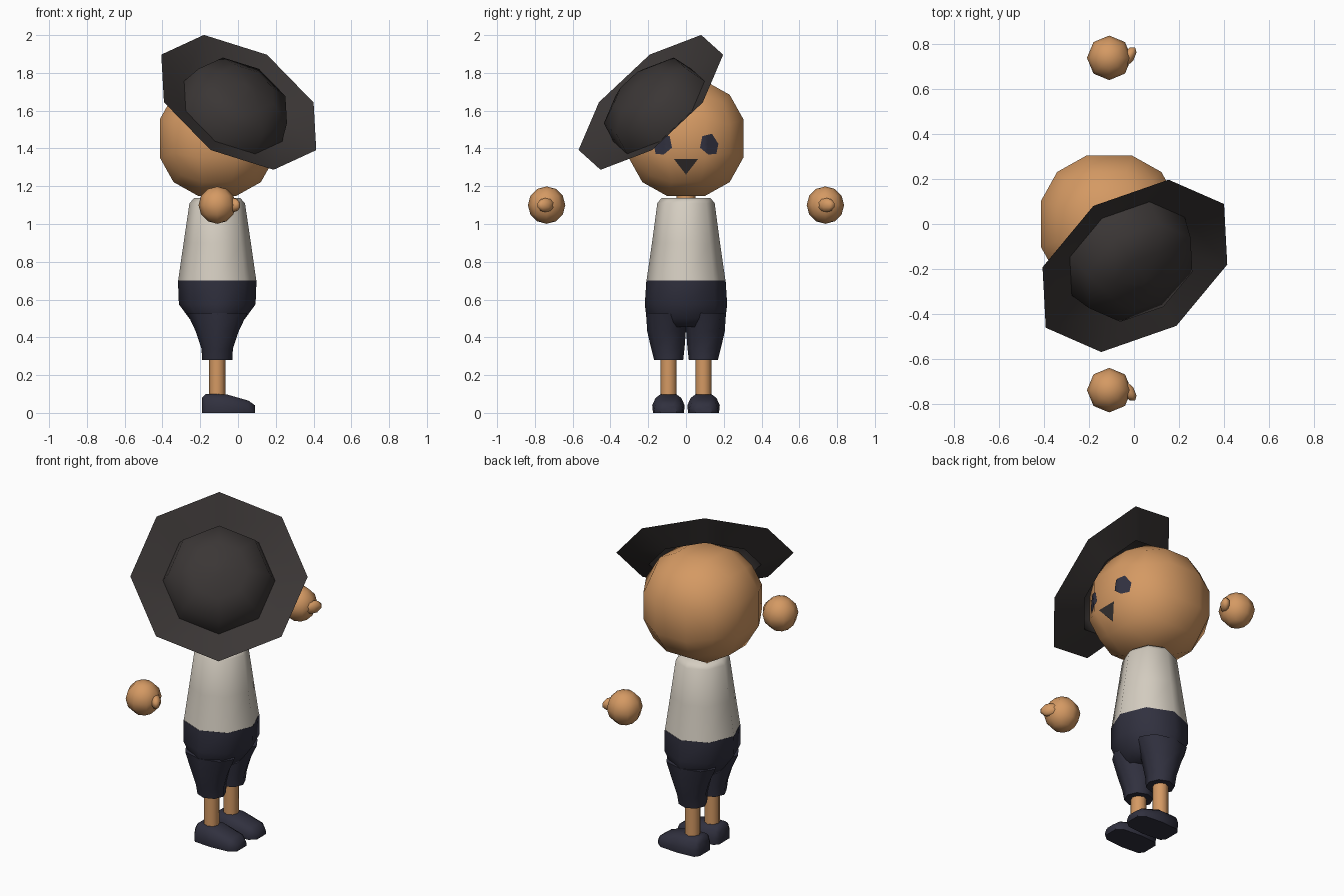
import bpy, bmesh, math
from mathutils import Vector, Matrix
from mathutils.bvhtree import BVHTree

if "Cube" in bpy.data.objects:
    bpy.data.objects.remove(bpy.data.objects["Cube"])

CX = -0.11                      # body axis; the figure faces +x
HEAD = Vector((CX, 0, 1.453))


def material(name, rgb):
    m = bpy.data.materials.new(name)
    m.diffuse_color = (*rgb, 1)
    m.use_nodes = True
    m.node_tree.nodes["Principled BSDF"].inputs["Base Color"].default_value = m.diffuse_color
    return m


SKIN = material("tan skin", (0.66, 0.32, 0.125))
SHIRT = material("cream cloth", (0.66, 0.61, 0.53))
NAVY = material("navy cloth", (0.030, 0.030, 0.049))
HAT = material("charcoal felt", (0.043, 0.037, 0.036))


def finish(name, bm, mat, angle=60, fix=True):
    if fix:
        bmesh.ops.recalc_face_normals(bm, faces=bm.faces)
    me = bpy.data.meshes.new(name)
    bm.to_mesh(me)
    bm.free()
    ob = bpy.data.objects.new(name, me)
    bpy.context.collection.objects.link(ob)
    me.materials.append(mat)
    bpy.ops.object.select_all(action='DESELECT')
    ob.select_set(True)
    bpy.context.view_layer.objects.active = ob
    bpy.ops.object.shade_smooth_by_angle(angle=math.radians(angle))
    return ob


def bridge(bm, rings, cap_start=True, cap_end=True):
    """Join rings of points with quads."""
    vs = [[bm.verts.new(p) for p in ring] for ring in rings]
    n = len(vs[0])
    for a, b in zip(vs, vs[1:]):
        for i in range(n):
            bm.faces.new((a[i], a[(i + 1) % n], b[(i + 1) % n], b[i]))
    if cap_start:
        bm.faces.new(vs[0][::-1])
    if cap_end:
        bm.faces.new(vs[-1])


def ring(x, y, z, rx, ry, n=8):
    return [Vector((x + rx * math.cos(2 * math.pi * i / n),
                    y + ry * math.sin(2 * math.pi * i / n), z)) for i in range(n)]


def lathe(name, sections, mat, n=8):
    bm = bmesh.new()
    bridge(bm, [ring(*s, n) for s in sections])
    return finish(name, bm, mat)


# head: a subdivided cube rounded into a ball
bm = bmesh.new()
bmesh.ops.create_cube(bm, size=2)
bmesh.ops.subdivide_edges(bm, edges=bm.edges[:], cuts=2, use_grid_fill=True)
for v in bm.verts:
    v.co = HEAD + v.co.normalized() * 0.336
bmesh.ops.recalc_face_normals(bm, faces=bm.faces)
tree = BVHTree.FromBMesh(bm)
finish("head", bm, SKIN)


def face_plate(name, outline, mat):
    """Thin plate from a (y, z) outline, laid on the front of the head."""
    c = Vector((sum(p[0] for p in outline), sum(p[1] for p in outline))) / len(outline)
    pts = []
    for i, p in enumerate(outline):
        q = Vector(outline[(i + 1) % len(outline)])
        pts += [Vector(p).lerp(q, t / 4) for t in range(4)]

    def lay(p):
        hit = tree.ray_cast(Vector((2, p.x, p.y)), Vector((-1, 0, 0)))[0]
        return hit + (hit - HEAD).normalized() * 0.006
    b = bmesh.new()
    bridge(b, [[lay(c.lerp(p, k)) for p in pts] for k in (1, 0.75, 0.5, 0.25, 0.03)],
           cap_start=False)
    b.normal_update()
    if sum(f.normal.x for f in b.faces) < 0:
        bmesh.ops.reverse_faces(b, faces=b.faces)
    finish(name, b, mat, fix=False)


# eyes and mouth
for s, side in ((1, "left"), (-1, "right")):
    face_plate(side + "_eye", [(s * y, z) for y, z in (
        (0.085, 1.465), (0.135, 1.477), (0.168, 1.425),
        (0.158, 1.372), (0.115, 1.370), (0.073, 1.405))], NAVY)
face_plate("mouth", [(-0.062, 1.345), (0.062, 1.345), (0, 1.265)], HAT)

# hat: tilted, with an upturned octagonal brim and a low crown
axis = Vector((0.423, -0.608, 0.672)).normalized()
centre = Vector((0.004, -0.186, 1.644))
u = Vector((-0.184, 0.266, 0.356))
u = (u - axis * u.dot(axis)).normalized()
w = axis.cross(u)
bm = bmesh.new()
bridge(bm, [[centre + axis * h + (u * math.cos(i * math.pi / 4) + w * math.sin(i * math.pi / 4)) * r
             for i in range(8)]
            for r, h in ((0.482, 0), (0.305, -0.07), (0.275, 0.05), (0.16, 0.115), (0.03, 0.14))],
       cap_start=False)
bm.normal_update()
if sum(f.normal.dot(axis) for f in bm.faces) < 0:
    bmesh.ops.reverse_faces(bm, faces=bm.faces)
finish("hat", bm, HAT, 50, fix=False)

# neck, shirt and hips
lathe("neck", [(CX, 0, 1.10, 0.05, 0.05), (CX, 0, 1.20, 0.05, 0.05)], SKIN)
lathe("shirt", [(CX, 0, 0.70, 0.207, 0.209), (CX, 0, 0.90, 0.178, 0.180),
                (CX, 0, 1.11, 0.147, 0.152), (CX, 0, 1.137, 0.122, 0.130)], SHIRT)
lathe("trouser_hips", [(CX, 0, 0.455, 0.11, 0.17), (CX, 0, 0.50, 0.148, 0.209),
                       (CX, 0, 0.575, 0.203, 0.218), (CX, 0, 0.70, 0.208, 0.210)], NAVY)

# limbs, mirrored to both sides
for s, side in ((1, "left"), (-1, "right")):
    lathe(side + "_trouser_leg", [(CX, s * 0.092, 0.28, 0.080, 0.077),
                                  (CX, s * 0.096, 0.34, 0.083, 0.088),
                                  (CX, s * 0.103, 0.43, 0.113, 0.102),
                                  (CX, s * 0.106, 0.53, 0.160, 0.106)], NAVY)
    lathe(side + "_leg", [(CX, s * 0.092, 0.07, 0.043, 0.043),
                          (CX, s * 0.092, 0.30, 0.043, 0.043)], SKIN)

    # shoe: cross-sections from heel to toe
    bm = bmesh.new()
    rings = []
    for x, hw, h in ((-0.19, 0.05, 0.08), (-0.17, 0.077, 0.10), (-0.06, 0.086, 0.098),
                     (0.055, 0.076, 0.065), (0.09, 0.045, 0.04)):
        rings.append([Vector((x, s * 0.093 + hw * a, h * b)) for a, b in (
            (-0.95, 0), (0.95, 0), (1, 0.4), (0.8, 0.8), (0.5, 1),
            (-0.5, 1), (-0.8, 0.8), (-1, 0.4))])
    bridge(bm, rings)
    finish(side + "_shoe", bm, NAVY, 50)

    # hand and thumb
    bm = bmesh.new()
    bmesh.ops.create_uvsphere(bm, u_segments=8, v_segments=6, radius=0.099,
                              matrix=Matrix.Translation((CX, s * 0.738, 1.10)))
    finish(side + "_hand", bm, SKIN)
    bm = bmesh.new()
    bmesh.ops.create_uvsphere(bm, u_segments=8, v_segments=5, radius=1,
                              matrix=Matrix.Translation((-0.025, s * 0.742, 1.10))
                              @ Matrix.Rotation(-s * 0.6, 4, 'Z')
                              @ Matrix.Diagonal((0.028, 0.055, 0.038, 1)))
    finish(side + "_thumb", bm, SKIN)
